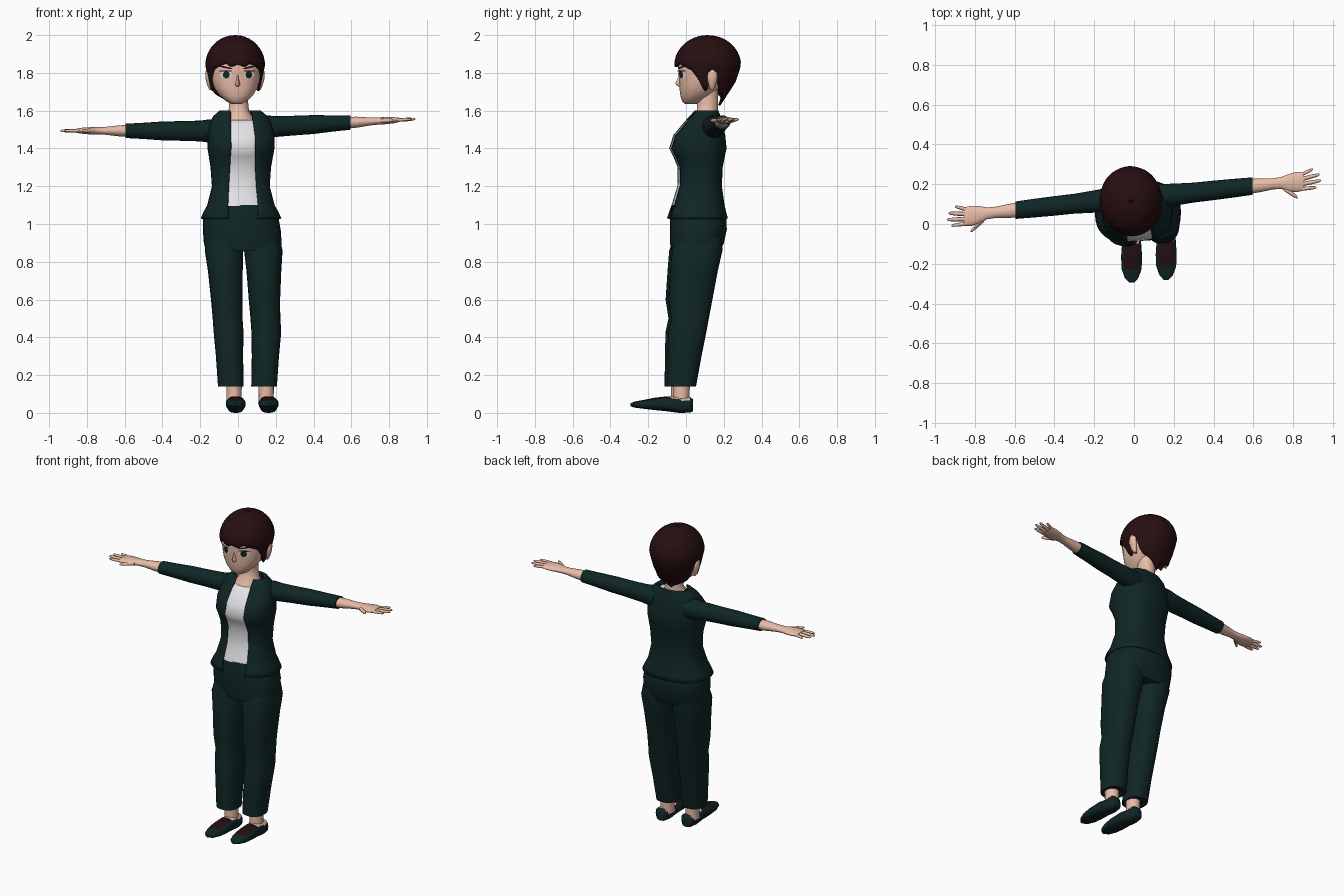
import bpy, bmesh, math
from mathutils import Vector

cube = bpy.data.objects.get("Cube")
if cube:
    bpy.data.objects.remove(cube)

YAW = math.radians(5)


def material(name, rgb):
    m = bpy.data.materials.new(name)
    m.use_nodes = True
    m.diffuse_color = (*rgb, 1)
    m.node_tree.nodes["Principled BSDF"].inputs["Base Color"].default_value = (*rgb, 1)
    return m


GREEN = material("dark_green_cloth", (.005, .019, .019))
SKIN = material("skin", (.8, .5, .385))
HAIR = material("dark_brown_red", (.02, .0045, .0055))
WHITE = material("white_cloth", (.8, .8, .82))


def lerp_table(table, x):
    """Interpolate the columns of a table whose first column is the key."""
    table = sorted(table)
    x = min(max(x, table[0][0]), table[-1][0])
    for a, b in zip(table, table[1:]):
        if x <= b[0]:
            t = (x - a[0]) / (b[0] - a[0])
            return [p + (q - p) * t for p, q in zip(a, b)]


def power(v, n):
    return math.copysign(abs(v) ** (2 / n), v)


def ring(z, cx, rx, cy, ry, n=2.4, start=0, count=28):
    """Rounded level outline from the front; start leaves a front gap."""
    steps = count if start == 0 else count - 1
    out = []
    for i in range(count):
        a = start + (2 * math.pi - 2 * start) * i / steps
        out.append(Vector((cx + rx * power(math.sin(a), n), cy - ry * power(math.cos(a), n), z)))
    return out


def finish(name, bm, mats, loc=(0, 0, 0), yaw=0, thick=0, angle=50):
    me = bpy.data.meshes.new(name)
    bm.to_mesh(me)
    bm.free()
    ob = bpy.data.objects.new(name, me)
    bpy.context.collection.objects.link(ob)
    for m in mats:
        me.materials.append(m)
    ob.location = loc
    ob.rotation_euler.z = yaw
    if thick:
        mod = ob.modifiers.new("thickness", 'SOLIDIFY')
        mod.thickness = thick
        mod.offset = -1
    bpy.ops.object.select_all(action='DESELECT')
    ob.select_set(True)
    bpy.context.view_layer.objects.active = ob
    bpy.ops.object.shade_smooth_by_angle(angle=math.radians(angle))
    return ob


def loft(name, rings, mats, closed=True, caps=True, rule=None, **kw):
    bm = bmesh.new()
    rows = [[bm.verts.new(p) for p in r] for r in rings]
    n = len(rows[0])
    for a, b in zip(rows, rows[1:]):
        for i in range(n if closed else n - 1):
            j = (i + 1) % n
            bm.faces.new((a[i], a[j], b[j], b[i]))
    if caps:
        bm.faces.new(rows[0])
        bm.faces.new(rows[-1])
    bmesh.ops.recalc_face_normals(bm, faces=bm.faces)
    if rule:
        for f in bm.faces:
            f.material_index = rule(f)
    return finish(name, bm, mats, **kw)


# Jacket with an open front: z, half width, centre y, half depth, half opening
jacket = [(1.03, .213, -.01, .16, .075), (1.06, .2, -.01, .152, .08), (1.1, .178, -.008, .141, .081),
          (1.2, .153, 0, .119, .074), (1.3, .16, .004, .119, .068), (1.36, .17, -.002, .137, .066),
          (1.4, .177, -.008, .152, .065), (1.47, .177, 0, .137, .064), (1.53, .163, .018, .105, .06),
          (1.57, .145, .03, .082, .056), (1.6, .11, .038, .062, .056), (1.59, .08, .04, .058, .056)]
BODY = dict(loc=(.015, .07, 0), yaw=YAW)
loft("jacket", [ring(z, 0, rx, cy, ry, start=math.asin((w / rx) ** 1.2), count=40)
                for z, rx, cy, ry, w in jacket], [GREEN], closed=False, caps=False, thick=.008, **BODY)
shirt = []
for z in (1.095, 1.15, 1.2, 1.3, 1.36, 1.4, 1.47, 1.53, 1.55):
    _, rx, cy, ry, w = lerp_table(jacket[:-1], z)
    shirt.append(ring(z, 0, rx - .01, cy, ry - .005, count=40))
loft("shirt", shirt, [WHITE], **BODY)

# Neck
loft("neck", [ring(z, .004, r, y, d, 2) for z, r, y, d in
              [(1.53, .09, .09, .075), (1.565, .075, .1, .07), (1.6, .054, .113, .056),
               (1.64, .05, .115, .055), (1.72, .05, .115, .055)]], [SKIN])

# Trousers: hips, then both legs
loft("trouser_hips", [ring(z, x, rx, y, ry) for z, x, rx, y, ry in
                      [(1.1, .015, .165, .06, .135), (1.03, .015, .2, .064, .15),
                       (.97, .02, .206, .066, .15), (.9, .025, .206, .058, .143),
                       (.86, .028, .198, .052, .13)]], [GREEN])
legs = [(.93, .028, .1, .09, .062, .12), (.86, .03, .104, .102, .052, .134), (.75, .035, .102, .092, .035, .126),
        (.6, .04, .1, .083, .016, .117), (.5, .045, .1, .079, .014, .1), (.43, .05, .1, .079, 0, .101),
        (.3, .05, .095, .072, -.015, .09), (.14, .05, .088, .068, -.03, .076)]
shoe = [(.03, .026, .008, .072), (.015, .04, .002, .084), (-.03, .046, 0, .08), (-.09, .048, .008, .088),
        (-.16, .053, .015, .08), (-.22, .05, .022, .068), (-.265, .034, .028, .06), (-.288, .012, .036, .05)]


def shoe_colour(f):
    c = f.calc_center_median()
    if f.normal.z < .5 or abs(c.x) > .036:
        return 0
    return 1 if -.24 < c.y < -.09 else 2 if -.09 < c.y < .0 else 0


for side, s in (("left", 1), ("right", -1)):
    loft(side + "_trouser_leg", [ring(z, c + s * d, rx, y + s * .007, ry)
                                 for z, c, d, rx, y, ry in legs], [GREEN])
    ax = .064 + s * .085
    loft(side + "_ankle", [ring(z, ax, r, -.03 + s * .005, r * 1.1, 2, count=16)
                           for z, r in ((.05, .042), (.09, .04), (.18, .042))], [SKIN])
    rows = []
    for y, w, lo, hi in shoe:
        rows.append([Vector((w * power(math.cos(a), 2.6), y,
                             (lo + hi) / 2 + (hi - lo) / 2 * power(math.sin(a), 2.6)))
                     for a in (2 * math.pi * i / 24 for i in range(24))])
    loft(side + "_shoe", rows, [GREEN, HAIR, SKIN], rule=shoe_colour, loc=(.075 + s * .087, s * .007, 0))

# Arms and hands, laid along x and then set on each shoulder
sleeve = [(.1, .06, .06), (.15, .06, .062), (.2, .056, .055), (.3, .05, .052), (.4, .049, .05),
          (.5, .047, .043), (.595, .044, .038)]
forearm = [(.57, .038, .031), (.63, .035, .029), (.7, .028, .021), (.74, .03, .019), (.78, .045, .019),
           (.82, .051, .017), (.855, .046, .011)]
digits = [((.84, .03), (.9, .052), .01), ((.845, .008), (.934, .022), .011),
          ((.845, -.017), (.94, -.01), .011), ((.84, -.041), (.918, -.042), .01),
          ((.755, -.03), (.822, -.082), .013)]
names = ("little_finger", "ring_finger", "middle_finger", "index_finger", "thumb")
for side, s in (("left", 1), ("right", -1)):
    y0, z0, rise = (.125, 1.505, .054) if s > 0 else (.135, 1.492, .002)

    def on_arm(x, y, z):
        return Vector((s * x, y0 + s * .11 * x + y, z0 + rise * x + z))

    def oval(x, y, ry, rz, count=20):
        return [on_arm(x, y + ry * math.cos(a), rz * math.sin(a))
                for a in (2 * math.pi * i / count for i in range(count))]

    loft(side + "_sleeve", [oval(x, 0, a, b) for x, a, b in sleeve], [GREEN])
    loft(side + "_forearm_and_palm", [oval(x, -.004 if x > .75 else 0, a, b)
                                      for x, a, b in forearm], [SKIN])
    for name, (x1, ya), (x2, yb), r in [(n, *d) for n, d in zip(names, digits)]:
        loft(f"{side}_{name}", [oval(x1 + (x2 - x1) * t, ya + (yb - ya) * t, r * k, r * k * .9, 8)
                                for t, k in ((0, 1), (.55, .95), (.9, .7), (1, .3))], [SKIN])

# Head: z, half width, front y, back y
HEAD = dict(loc=(-.015, .115, 0), yaw=YAW)
skull = [(1.635, .025, -.12, -.05), (1.648, .052, -.135, -.02), (1.68, .088, -.145, .02),
         (1.72, .114, -.15, .06), (1.76, .127, -.151, .09), (1.8, .134, -.153, .11),
         (1.86, .135, -.157, .12), (1.91, .115, -.13, .11)]
loft("head", [ring(z, 0, rx, (f + b) / 2, (b - f) / 2, 2.2, count=36) for z, rx, f, b in skull],
     [SKIN], **HEAD)
loft("nose", [ring(z, 0, w, -.145, d, 2, count=10) for z, w, d in
              [(1.728, .008, .012), (1.738, .014, .024), (1.748, .012, .027), (1.765, .007, .017),
               (1.79, .004, .007)]], [SKIN], **HEAD)


def face_y(x, z):
    _, rx, f, b = lerp_table(skull, z)
    return (f + b) / 2 - (b - f) / 2 * max(0, 1 - abs(x / rx) ** 2.2) ** (1 / 2.2)


def face_patch(name, x, z, w, h, mat, lift, tilt=0):
    bm = bmesh.new()

    def vert(k, a):
        px, pz = x + k * w * math.cos(a), z + k * h * math.sin(a) + tilt * k * w * math.cos(a)
        return bm.verts.new((px, face_y(px, pz) - lift, pz))
    mid = vert(0, 0)
    rows = [[vert(k, math.pi * i / 8) for i in range(16)] for k in (.5, 1)]
    for i in range(16):
        j = (i + 1) % 16
        bm.faces.new((mid, rows[0][i], rows[0][j]))
        bm.faces.new((rows[0][i], rows[1][i], rows[1][j], rows[0][j]))
    finish(name, bm, [mat], **HEAD)


for side, s in (("left", 1), ("right", -1)):
    face_patch(side + "_eye_white", s * .061, 1.79, .029, .019, WHITE, .003)
    face_patch(side + "_iris", s * .06, 1.79, .018, .019, GREEN, .005)
    face_patch(side + "_lash", s * .064, 1.81, .033, .004, HAIR, .006)
    face_patch(side + "_eyebrow", s * .062, 1.829, .034, .005, HAIR, .004, s * .2)
    loft(side + "_ear", [ring(z, s * x, .014, .012, d, 2, count=12) for z, x, d in
                         [(1.71, .122, .008), (1.73, .132, .018), (1.77, .143, .027),
                          (1.8, .144, .026), (1.815, .14, .012)]], [SKIN], **HEAD)

# Short hair cap: lower edge height by angle from the front
edge = [(0, 1.845), (14, 1.83), (24, 1.852), (40, 1.835), (55, 1.815), (68, 1.765), (78, 1.7),
        (86, 1.71), (92, 1.79), (104, 1.79), (112, 1.7), (125, 1.68), (150, 1.655), (180, 1.625)]
nape = [(1.84, 1), (1.75, .83), (1.69, .61), (1.625, .37)]
cap_rows = []
for k in range(1, 15):
    row = []
    for i in range(72):
        deg = i * 5
        turn = min(deg, 360 - deg)
        z = 2 - (2 - lerp_table(edge, turn)[1]) * (k / 14) ** 1.7
        if z > 1.84:
            f = math.sqrt(1 - ((z - 1.84) / .16) ** 2)
        else:
            back = min(max((turn - 100) / 60, 0), 1)
            f = lerp_table(nape, z)[1] * back + (1 - 1.4 * (1.84 - z)) * (1 - back)
        a = math.radians(deg)
        row.append(Vector((.158 * f * math.sin(a), -.177 * f * math.cos(a), z)))
    cap_rows.append(row)
top = [Vector((p.x * .02, p.y * .02, 2)) for p in cap_rows[0]]
loft("hair", [top] + cap_rows, [HAIR], caps=False, thick=.012, **HEAD)
